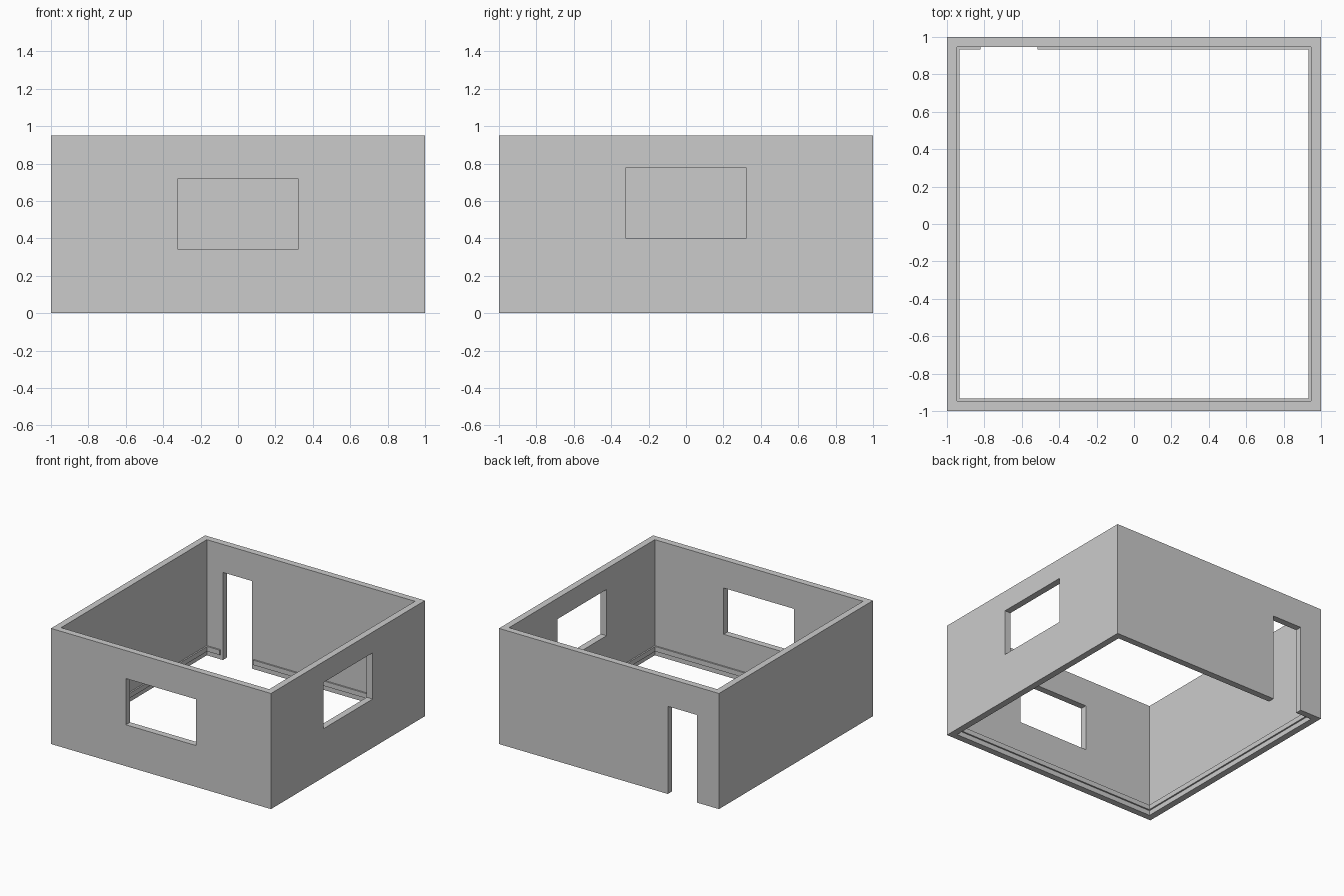
import bpy

if "Cube" in bpy.data.objects:
    bpy.data.objects.remove(bpy.data.objects["Cube"])

H = 0.95          # wall height
IN = 0.946        # inner wall face
SKIRT = 0.934     # inner skirting face


def box(name, lo, hi):
    """Axis-aligned box between two corners."""
    bpy.ops.mesh.primitive_cube_add(size=1)
    o = bpy.context.object
    o.name = name
    for v in o.data.vertices:
        v.co = [a if c < 0 else b for c, a, b in zip(v.co, lo, hi)]
    return o


def cut(target, lo, hi):
    """Subtract a box from the target and discard the cutter."""
    cutter = box("cutter", lo, hi)
    cutter.hide_render = True
    m = target.modifiers.new("cut", 'BOOLEAN')
    m.operation = 'DIFFERENCE'
    m.solver = 'EXACT'
    m.object = cutter
    bpy.context.view_layer.objects.active = target
    bpy.ops.object.modifier_apply(modifier=m.name)
    bpy.data.objects.remove(cutter)


# Room shell, open at top and bottom
walls = box("walls", (-1, -1, 0), (1, 1, H))
cut(walls, (-IN, -IN, -0.5), (IN, IN, 1.5))

# Front window, right window, back doorway
cut(walls, (-0.32, -1.2, 0.34), (0.32, -0.8, 0.72))
cut(walls, (0.8, -0.32, 0.40), (1.2, 0.32, 0.78))
cut(walls, (-0.80, 0.8, -0.2), (-0.535, 1.2, 0.72))

# Skirting board around the inside, interrupted at the doorway
skirting = box("skirting_board", (-IN, -IN, 0.04), (IN, IN, 0.08))
cut(skirting, (-SKIRT, -SKIRT, -0.2), (SKIRT, SKIRT, 0.3))
cut(skirting, (-0.82, 0.8, -0.2), (-0.517, 1.2, 0.3))
